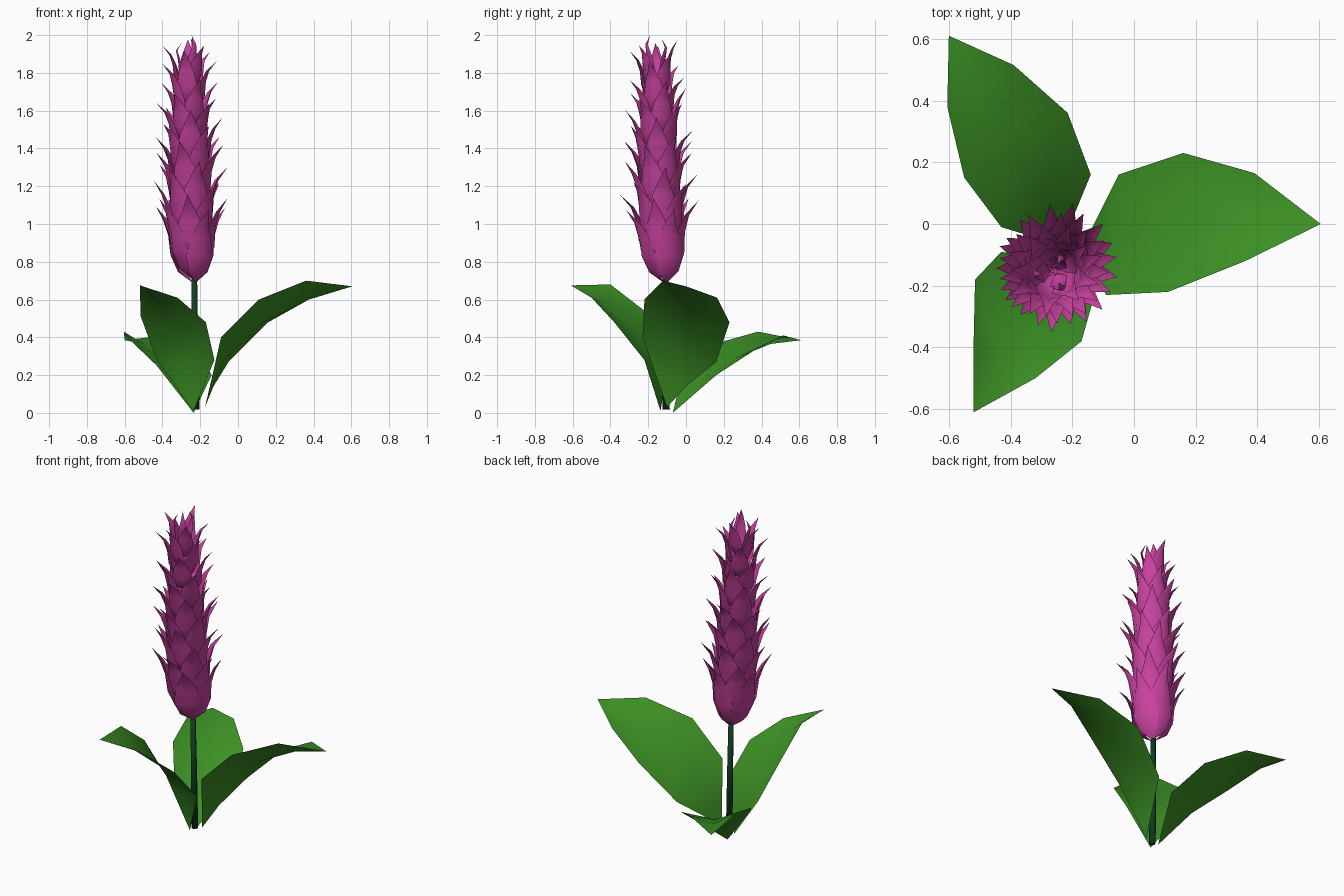
import bpy, math, random
from mathutils import Vector

if "Cube" in bpy.data.objects:
    bpy.data.objects.remove(bpy.data.objects["Cube"])

random.seed(4)


def material(name, rgb):
    m = bpy.data.materials.new(name)
    m.diffuse_color = (*rgb, 1)
    m.use_nodes = True
    m.node_tree.nodes["Principled BSDF"].inputs["Base Color"].default_value = m.diffuse_color
    return m


def make_object(name, verts, faces, mat):
    me = bpy.data.meshes.new(name)
    me.from_pydata(verts, [], faces)
    me.materials.append(mat)
    me.polygons.foreach_set("use_smooth", [True] * len(me.polygons))
    me.update()
    ob = bpy.data.objects.new(name, me)
    bpy.context.collection.objects.link(ob)
    return ob


def blade_faces(rows, o=0):
    """Faces of a pointed blade: base vertex, rows of left/mid/right, tip vertex."""
    tip = o + 1 + rows * 3
    f = [(o, o + 2, o + 1), (o, o + 3, o + 2)]
    for r in range(rows - 1):
        for c in (0, 1):
            a = o + 1 + r * 3 + c
            f.append((a, a + 1, a + 4, a + 3))
    a = tip - 3
    return f + [(a, a + 1, tip), (a + 1, a + 2, tip)]


leaf_green = material("leaf_green", (0.045, 0.28, 0.018))
stem_green = material("stem_green", (0.005, 0.05, 0.015))
magenta = material("bract_magenta", (0.58, 0.055, 0.35))


# Leaves: base, left edge, right edge, tip; the midrib sags into a keel
def leaf(name, base, left, right, tip):
    verts = [Vector(base)]
    for k, (l, r) in enumerate(zip(left, right)):
        l, r = Vector(l), Vector(r)
        sag = (0.055, 0.06, 0.05, 0.02)[len(left) - 1 - k]
        verts += [l, (l + r) / 2 - Vector((0, 0, sag)), r]
    verts.append(Vector(tip))
    make_object(name, verts, blade_faces(len(left)), leaf_green)


leaf("leaf_right", (-0.175, -0.10, 0.03),
     [(-0.13, 0.0, 0.14), (-0.05, 0.16, 0.27), (0.16, 0.23, 0.48), (0.39, 0.165, 0.61)],
     [(-0.135, -0.16, 0.20), (-0.09, -0.23, 0.40), (0.11, -0.22, 0.60), (0.36, -0.12, 0.70)],
     (0.605, 0, 0.67))
leaf("leaf_front", (-0.235, -0.135, 0.01),
     [(-0.43, -0.09, 0.28), (-0.515, -0.18, 0.51), (-0.52, -0.40, 0.68)],
     [(-0.125, -0.22, 0.28), (-0.17, -0.38, 0.48), (-0.32, -0.50, 0.61)],
     (-0.52, -0.61, 0.675))
leaf("leaf_back", (-0.235, -0.07, 0.0),
     [(-0.43, -0.01, 0.25), (-0.55, 0.15, 0.365), (-0.605, 0.38, 0.43)],
     [(-0.14, 0.16, 0.20), (-0.215, 0.36, 0.33), (-0.39, 0.515, 0.41)],
     (-0.6, 0.61, 0.385))

# Stem
curve = [(-0.222, -0.105, 0.018), (-0.228, -0.105, 0.4), (-0.232, -0.11, 0.75)]
N = 8
verts, faces = [], []
for k, (x, y, z) in enumerate(curve):
    rad = (0.019, 0.017, 0.015)[k]
    for i in range(N):
        a = 2 * math.pi * i / N
        verts.append((x + rad * math.cos(a), y + rad * math.sin(a), z))
        if k:
            j = (i + 1) % N
            faces.append(((k - 1) * N + i, (k - 1) * N + j, k * N + j, k * N + i))
faces += [tuple(reversed(range(N))), tuple(range(2 * N, 3 * N))]
make_object("stem", verts, faces, stem_green)

# Flower spike: overlapping bracts in a golden-angle spiral around a leaning axis
PROFILE = [(0.14, 0.08, 0.062), (0.36, 0.116, 0.092), (0.62, 0.125, 0.066), (0.82, 0.15, 0.03)]
COUNT = 46


def axis(z):
    s = math.sqrt(max((z - 0.69) / 1.3, 0))
    return Vector((-0.232 - 0.032 * s, -0.11 - 0.05 * s, z))


def polar(r, ang, z):
    return axis(z) + Vector((r * math.cos(ang), r * math.sin(ang), 0))


verts, faces = [], []


def bract(ang, z0, length, s, tip_r):
    start = len(verts)
    verts.append(polar(0.01, ang, z0))
    for h, r, w in PROFILE:
        z = z0 + h * length
        for c in (-1, 0, 1):
            verts.append(polar(r * s * (1.05 if c == 0 else 0.96), ang + c * w / r, z))
    verts.append(polar(tip_r, ang, z0 + length))
    faces.extend(blade_faces(len(PROFILE), start))


for i in range(COUNT):
    t = max(0, i - 3) / (COUNT - 4)     # the first few share the spike's base
    s = 1 - 0.15 * t - 0.25 * t ** 3
    bract(i * math.radians(137.508) + 0.4, 0.69 + 1.04 * t ** 1.05,
          0.42 - 0.16 * t + random.uniform(-0.04, 0.02), s,
          (0.205 + random.uniform(-0.012, 0.012)) * s)
# Upright buds closing the top
for k in range(3):
    bract(k * 2.094 - 1.0, 1.72, 0.28 - 0.02 * k, 0.42, 0.035)
make_object("flower_bracts", verts, faces, magenta)
